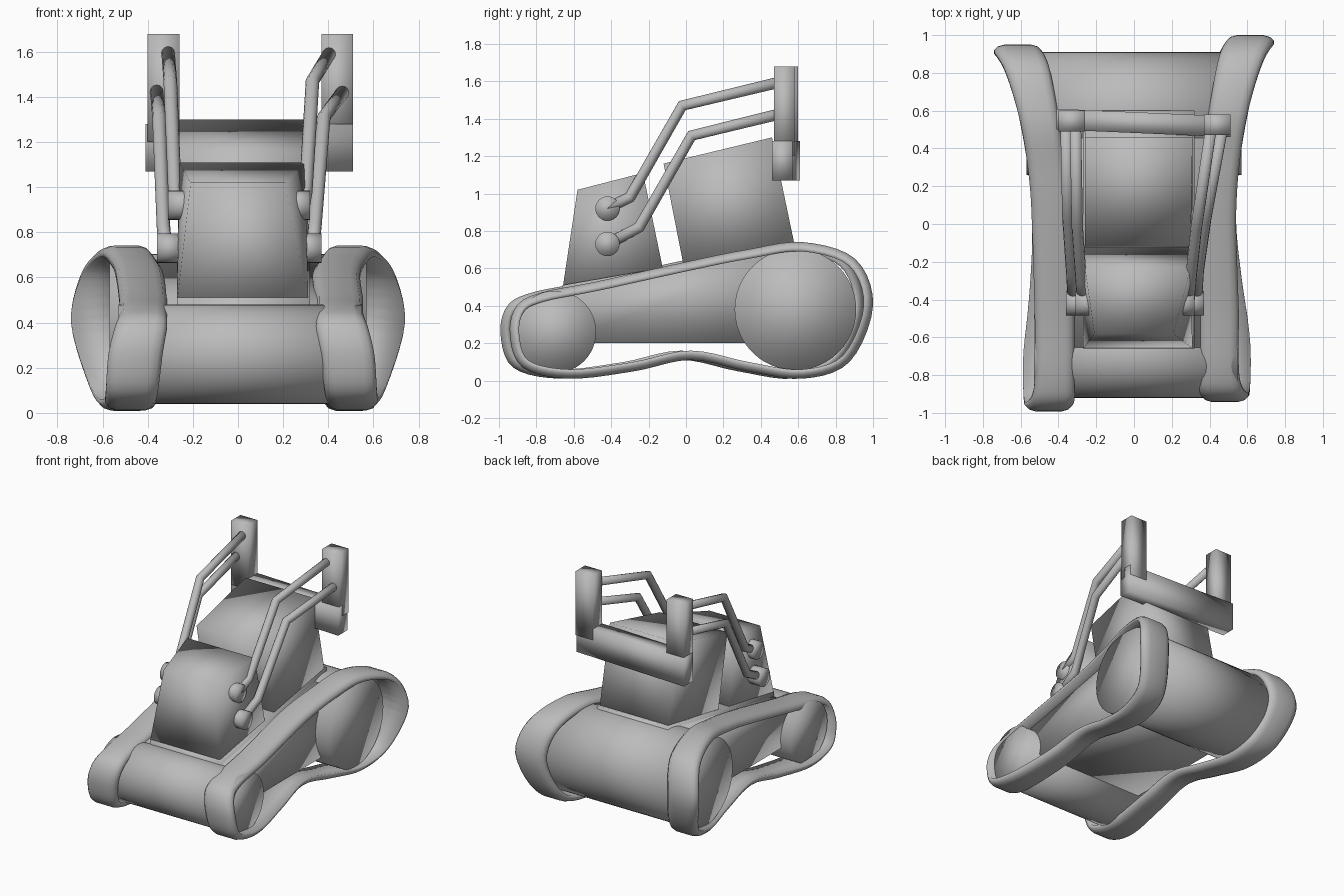
import bpy
import bmesh
import math
from mathutils import Vector

if "Cube" in bpy.data.objects:
    bpy.data.objects.remove(bpy.data.objects["Cube"], do_unlink=True)

# Single plain grey finish
COLOUR = (0.5, 0.5, 0.5, 1.0)
grey = bpy.data.materials.new("plain_grey")
grey.use_nodes = True
grey.diffuse_color = COLOUR
grey.node_tree.nodes["Principled BSDF"].inputs["Base Color"].default_value = COLOUR


def finish(name, bm):
    """Turn a bmesh into a smooth-shaded object with the grey material."""
    bmesh.ops.recalc_face_normals(bm, faces=bm.faces[:])
    for face in bm.faces:
        face.smooth = True
    mesh = bpy.data.meshes.new(name)
    bm.to_mesh(mesh)
    bm.free()
    mesh.materials.append(grey)
    obj = bpy.data.objects.new(name, mesh)
    bpy.context.collection.objects.link(obj)
    return obj


def skin(bm, rings, closed=False):
    """Bridge consecutive rings of points; cap the ends unless closed."""
    loops = [[bm.verts.new(p) for p in ring] for ring in rings]
    count = len(loops[0])
    pairs = list(zip(loops, loops[1:]))
    if closed:
        pairs.append((loops[-1], loops[0]))
    else:
        bm.faces.new(loops[0])
        bm.faces.new(loops[-1])
    for a, b in pairs:
        for i in range(count):
            j = (i + 1) % count
            bm.faces.new((a[i], a[j], b[j], b[i]))


def prism(name, profile):
    """Solid across x from side-profile points (y, z, left x, right x)."""
    bm = bmesh.new()
    skin(bm, [[(lo, y, z) for y, z, lo, hi in profile],
              [(hi, y, z) for y, z, lo, hi in profile]])
    return finish(name, bm)


def drum(name, x0, x1, y, z, radius, sides=48):
    """Cylinder lying along x."""
    bm = bmesh.new()
    ring = [(y + radius * math.cos(a), z + radius * math.sin(a))
            for a in (math.tau * i / sides for i in range(sides))]
    skin(bm, [[(x, *p) for p in ring] for x in (x0, x1)])
    return finish(name, bm)


def tube(name, points, radius, sides=12):
    """Bent rod with mitred corners."""
    pts = [Vector(p) for p in points]
    rings = []
    for i, p in enumerate(pts):
        before = (p - pts[i - 1]).normalized() if i else None
        after = (pts[i + 1] - p).normalized() if i < len(pts) - 1 else None
        d = ((before or after) + (after or before)).normalized()
        side = Vector((1, 0, 0))
        side = (side - d * side.dot(d)).normalized()
        up = d.cross(side)
        rings.append([p + radius * (side * math.cos(a) + up * math.sin(a))
                      for a in (math.tau * k / sides for k in range(sides))])
    bm = bmesh.new()
    skin(bm, rings)
    return finish(name, bm)


def smooth_loop(points, steps):
    """Closed Catmull-Rom curve through the control points."""
    pts = [Vector(p) for p in points]
    n = len(pts)
    out = []
    for i in range(n):
        a, b, c, d = (pts[(i + k) % n] for k in (-1, 0, 1, 2))
        for s in range(steps):
            t = s / steps
            out.append(0.5 * (2 * b + (c - a) * t
                              + (2 * a - 5 * b + 4 * c - d) * t ** 2
                              + (3 * b - a - 3 * c + d) * t ** 3))
    return out


# Tracks: band path as (y, z, inner x, outer x), flaring outwards at the rear
TRACK = [(-.967, .25, .35, .59), (-.9, .07, .37, .6), (-.65, .01, .38, .6),
         (-.3, .05, .36, .56), (0, .11, .36, .54), (.3, .05, .37, .56),
         (.6, .01, .39, .61), (.85, .1, .43, .66), (.975, .4, .49, .74),
         (.88, .65, .45, .69), (.6, .74, .4, .61), (.3, .7, .36, .56),
         (0, .64, .33, .54), (-.5, .53, .33, .54), (-.8, .47, .33, .54),
         (-.93, .4, .33, .56)]
# Band cross-section: position across the width, depth below the outer face
BAND = [(0, .05), (0, .03), (.08, .01), (.22, 0), (.78, 0),
        (.92, .01), (1, .03), (1, .05)]

path = smooth_loop(TRACK, 5)
for name, side in (("left_track", 1), ("right_track", -1)):
    rings = []
    for i, (y, z, inner, outer) in enumerate(path):
        nxt, prv = path[(i + 1) % len(path)], path[i - 1]
        inward = Vector((prv[1] - nxt[1], nxt[0] - prv[0])).normalized()
        skew = 0.015 * max(0, min(1, -2 * y))
        rings.append([(side * (inner + u * (outer - inner)) + skew,
                       y + inward.x * d + side * .025, z + inward.y * d)
                      for u, d in BAND])
    bm = bmesh.new()
    skin(bm, rings, closed=True)
    finish(name, bm)

# Rollers and the chassis between them
drum("front_roller", -.53, .55, -.7, .26, .22)
drum("rear_roller", -.57, .57, .585, .38, .325)
prism("chassis", [(-.68, .2, -.45, .47), (.6, .2, -.45, .47),
                  (.58, .7, -.45, .45), (-.68, .47, -.45, .47)])
prism("deck", [(-.66, .3, -.27, .32), (.6, .3, -.27, .32),
               (.6, .73, -.27, .32), (-.66, .51, -.27, .32)])

# Two cabins, the front one tapering forwards at the top
prism("front_cabin", [(-.66, .49, -.27, .31), (-.12, .58, -.27, .31),
                      (-.23, 1.11, -.26, .3), (-.58, 1.02, -.21, .21)])
prism("rear_cabin", [(-.01, .6, -.26, .31), (.59, .68, -.26, .31),
                     (.46, 1.3, -.26, .31), (-.12, 1.16, -.26, .3)])


# Rear crossbar, slightly skewed, carrying two posts
def box(name, x0, x1, y0, y1, z0, z1, skew=0):
    bm = bmesh.new()
    skin(bm, [[(x, y0 + s, z0), (x, y1 + s, z0), (x, y1 + s, z1), (x, y0 + s, z1)]
              for x, s in ((x0, 0), (x1, skew))])
    return finish(name, bm)


box("crossbar", -.41, .51, .5, .61, 1.07, 1.28, skew=-.04)
box("right_post", -.4, -.26, .49, .6, 1.2, 1.68)
box("left_post", .37, .51, .47, .58, 1.2, 1.68)

# Bent arms from the cabin pivots up to the posts
UPPER = [(-.42, .92), (-.3, .98), (-.02, 1.47), (.52, 1.6)]
LOWER = [(-.42, .73), (-.25, .82), (.03, 1.31), (.52, 1.43)]
ARMS = [("right_upper", UPPER, (-.27, -.28, -.3, -.31), (-.31, -.19)),
        ("right_lower", LOWER, (-.32, -.33, -.35, -.36), (-.36, -.25)),
        ("left_upper", UPPER, (.29, .3, .33, .41), (.22, .32)),
        ("left_lower", LOWER, (.33, .34, .38, .47), (.26, .37))]
for name, side_path, xs, (x0, x1) in ARMS:
    tube(name + "_arm", [(x, y, z) for x, (y, z) in zip(xs, side_path)], .03)
    drum(name + "_pivot", x0, x1, *side_path[0], .065, sides=24)
